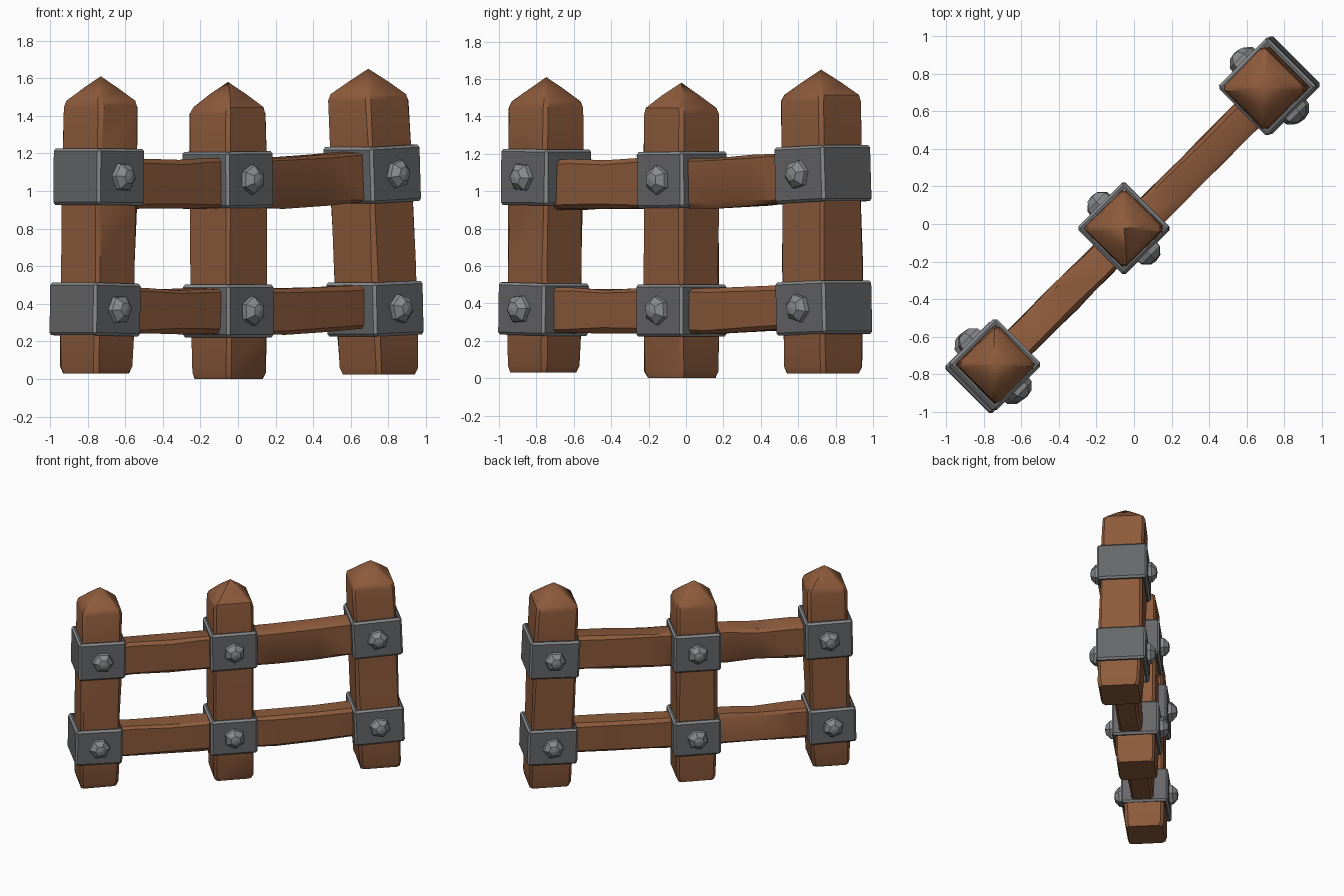
import bpy, bmesh, math, random
from mathutils import Vector

if "Cube" in bpy.data.objects:
    bpy.data.objects.remove(bpy.data.objects["Cube"])

random.seed(4)
R = math.sqrt(0.5)
U = Vector((R, R, 0))      # along the fence
V = Vector((-R, R, 0))     # across the fence (back side)
Z = Vector((0, 0, 1))


def material(name, rgb):
    m = bpy.data.materials.new(name)
    m.diffuse_color = (*rgb, 1)
    m.use_nodes = True
    m.node_tree.nodes["Principled BSDF"].inputs["Base Color"].default_value = m.diffuse_color
    return m


WOOD = material("brown wood", (0.27, 0.105, 0.045))
IRON = material("dark iron", (0.135, 0.137, 0.142))
EDGE = material("worn iron", (0.25, 0.255, 0.262))


def finish(name, bm, mats, angle=None):
    bmesh.ops.recalc_face_normals(bm, faces=bm.faces[:])
    me = bpy.data.meshes.new(name)
    bm.to_mesh(me)
    bm.free()
    for m in mats:
        me.materials.append(m)
    ob = bpy.data.objects.new(name, me)
    bpy.context.collection.objects.link(ob)
    if angle:
        bpy.context.view_layer.objects.active = ob
        ob.select_set(True)
        bpy.ops.object.shade_smooth_by_angle(angle=math.radians(angle))
        ob.select_set(False)
    return ob


def bridge(bm, rings):
    for a, b in zip(rings, rings[1:]):
        n = len(a)
        for i in range(n):
            j = (i + 1) % n
            bm.faces.new((a[i], a[j], b[j], b[i]))


# chamfered beam lofted through (centre, half a, half b, jitter) sections
def beam(name, sections, A, B, chamfer=0.02, apex=None):
    bm = bmesh.new()
    rings = []
    for c, ha, hb, jit in sections:
        k = chamfer * min(1, ha / 0.1)
        pts = [(ha, -hb + k), (ha, hb - k), (ha - k, hb), (-ha + k, hb),
               (-ha, hb - k), (-ha, -hb + k), (-ha + k, -hb), (ha - k, -hb)]
        ring = []
        for a, b in pts:
            ja, jb = random.uniform(-jit, jit), random.uniform(-jit, jit)
            ring.append(bm.verts.new(c + A * (a + ja) + B * (b + jb)))
        rings.append(ring)
    bridge(bm, rings)
    bm.faces.new(rings[0])
    if apex is None:
        bm.faces.new(rings[-1])
    else:
        tip = bm.verts.new(apex)
        for i in range(8):
            bm.faces.new((rings[-1][i], rings[-1][(i + 1) % 8], tip))
    return finish(name, bm, [WOOD], 32)


# posts: bottom centre, top centre, shoulder height, peak height, half width
def post(name, bottom, top, shoulder, peak, h):
    b, t = Vector(bottom), Vector((*top, shoulder))
    d = t - b
    sec = [(b, h * 0.9, h * 0.9, 0.004), (b + d * 0.025, h * 0.97, h * 0.97, 0.004)]
    for f in (0.2, 0.4, 0.6, 0.8):
        sec.append((b + d * f, h, h, 0.005))
    sec += [(t - Z * 0.03, h, h, 0.004), (t + Z * 0.005, h * 0.93, h * 0.93, 0.004)]
    rise = peak - shoulder
    sec.append((t + Z * rise * 0.52, h * 0.5, h * 0.5, 0.004))
    beam(name, sec, U, V, apex=t + Z * rise)


# square iron collar, hollow, with pale worn outer edges, tilted with its post
def collar(name, centre, h, height, tilt):
    c = Vector(centre)
    a = (U + Z * tilt).normalized()
    up = (Z - U * tilt).normalized()
    bm = bmesh.new()
    inner = h - 0.028

    def ring(r, s):
        return [bm.verts.new(c + a * (x * r) + V * (y * r) + up * (s * height / 2))
                for x, y in ((1, -1), (1, 1), (-1, 1), (-1, -1))]
    lo, hi, hi_in, lo_in = ring(h, -1), ring(h, 1), ring(inner, 1), ring(inner, -1)
    bridge(bm, [lo, hi, hi_in, lo_in, lo])
    outer = set(lo + hi)
    edges = [e for e in bm.edges if e.verts[0] in outer and e.verts[1] in outer]
    bmesh.ops.bevel(bm, geom=edges, offset=0.014, offset_type='OFFSET', segments=1,
                    profile=0.5, affect='EDGES', material=1)
    finish(name, bm, [IRON, EDGE])
    for side, label in ((-1, "front"), (1, "back")):
        bolt(f"{name}_{label}_bolt", c + V * side * (h - 0.005), V * side, a, up)


# faceted six-sided bolt head
def bolt(name, c, n, a, up):
    bm = bmesh.new()
    rings = []
    turn = random.uniform(0, 1)
    for r, d in ((0.080, 0), (0.076, 0.03), (0.040, 0.063)):
        rings.append([bm.verts.new(c + n * d
                      + a * r * math.cos(turn + i * math.pi / 3)
                      + up * r * math.sin(turn + i * math.pi / 3)) for i in range(6)])
    bridge(bm, rings)
    tip = bm.verts.new(c + n * 0.07)
    for i in range(6):
        bm.faces.new((rings[-1][i], rings[-1][(i + 1) % 6], tip))
    finish(name, bm, [EDGE])


post("left_post", (-0.755, -0.76, 0.03), (-0.73, -0.747), 1.475, 1.61, 0.149)
post("middle_post", (-0.05, -0.025, 0.0), (-0.053, -0.025), 1.44, 1.58, 0.152)
post("right_post", (0.75, 0.732, 0.025), (0.693, 0.722), 1.51, 1.65, 0.161)

# collars: name, centre, half width, height, tilt
for row in (("left_upper_collar", (-0.74, -0.748, 1.075), 0.177, 0.30, -0.01),
            ("left_lower_collar", (-0.76, -0.762, 0.37), 0.177, 0.28, -0.02),
            ("middle_upper_collar", (-0.055, -0.022, 1.06), 0.177, 0.30, 0.01),
            ("middle_lower_collar", (-0.052, -0.025, 0.362), 0.177, 0.28, 0.0),
            ("right_upper_collar", (0.713, 0.732, 1.09), 0.188, 0.30, 0.04),
            ("right_lower_collar", (0.728, 0.737, 0.375), 0.188, 0.285, 0.03)):
    collar(*row)


# rails: (position along x, middle height, half height) stations
def rail(name, stations):
    sec = [(Vector((x, x - 0.022, z)), 0.088, hz, 0.007) for x, z, hz in stations]
    beam(name, sec, V, Z, chamfer=0.025)


rail("upper_rail", [(-0.74, 1.03, 0.13), (-0.55, 1.035, 0.13), (-0.36, 1.035, 0.126),
                    (-0.2, 1.04, 0.13), (0.0, 1.04, 0.132), (0.2, 1.045, 0.134),
                    (0.42, 1.06, 0.134), (0.62, 1.073, 0.135), (0.72, 1.08, 0.135)])
rail("lower_rail", [(-0.74, 0.365, 0.12), (-0.55, 0.363, 0.12), (-0.36, 0.36, 0.116),
                    (-0.2, 0.36, 0.12), (0.0, 0.36, 0.12), (0.2, 0.36, 0.12),
                    (0.42, 0.368, 0.116), (0.62, 0.38, 0.118), (0.72, 0.385, 0.12)])
